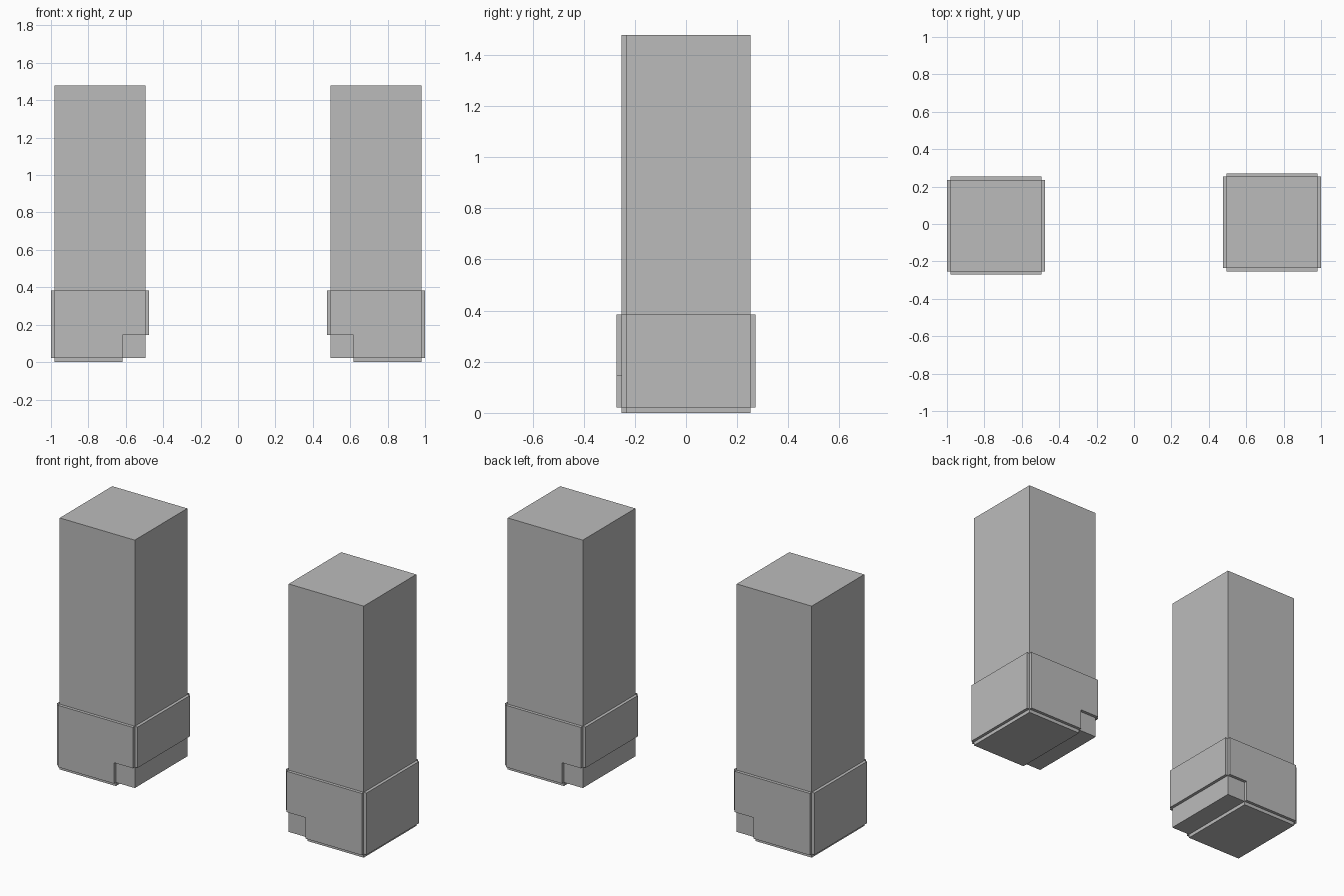
import bpy
import bmesh

if "Cube" in bpy.data.objects:
    bpy.data.objects.remove(bpy.data.objects["Cube"])

# Single grey material
grey = bpy.data.materials.new("mid grey")
grey.use_nodes = True
grey.diffuse_color = (0.5, 0.5, 0.5, 1)
grey.node_tree.nodes["Principled BSDF"].inputs["Base Color"].default_value = (0.5, 0.5, 0.5, 1)

# Shared dimensions, laid out for the leg on the +x side
X0, X1 = 0.494, 0.982        # leg, inner to outer
Y0, Y1 = -0.235, 0.253       # leg, front to back
TOP = 1.478
T = 0.018                    # shoe plate thickness
SOLE, CUFF = 0.021, 0.384    # plate bottom and top
NOTCH_X, NOTCH_Z = 0.617, 0.144


def prism(name, outline, y0, y1, turn):
    """Extrude an x-z outline from y0 to y1; turn = -1 rotates it half a turn about z."""
    bm = bmesh.new()
    face = bm.faces.new([bm.verts.new((x * turn, y0 * turn, z)) for x, z in outline])
    ext = bmesh.ops.extrude_face_region(bm, geom=[face])
    moved = [v for v in ext["geom"] if isinstance(v, bmesh.types.BMVert)]
    bmesh.ops.translate(bm, verts=moved, vec=(0, (y1 - y0) * turn, 0))
    bmesh.ops.recalc_face_normals(bm, faces=bm.faces)
    mesh = bpy.data.meshes.new(name)
    bm.to_mesh(mesh)
    bm.free()
    mesh.materials.append(grey)
    obj = bpy.data.objects.new(name, mesh)
    bpy.context.collection.objects.link(obj)


def rect(x0, x1, z0, z1):
    return [(x0, z0), (x1, z0), (x1, z1), (x0, z1)]


# Notched outline of the front and back plates
notched = [(NOTCH_X, SOLE), (X1, SOLE), (X1, CUFF), (X0, CUFF),
           (X0, NOTCH_Z), (NOTCH_X, NOTCH_Z)]

for side, turn in (("left", 1), ("right", -1)):
    near, far = ("front", "back") if turn == 1 else ("back", "front")
    # Leg block
    prism(f"{side}_leg", rect(X0, X1, SOLE, TOP), Y0, Y1, turn)
    # Shoe plates around the foot
    prism(f"{side}_shoe_{near}_plate", notched, Y0 - T, Y0, turn)
    prism(f"{side}_shoe_{far}_plate", notched, Y1, Y1 + T, turn)
    prism(f"{side}_shoe_outer_plate", rect(X1, X1 + T, SOLE, CUFF), Y0, Y1, turn)
    prism(f"{side}_shoe_inner_plate", rect(X0 - T, X0, NOTCH_Z, CUFF), Y0, Y1, turn)
    # Sole under the foot
    prism(f"{side}_shoe_sole", rect(NOTCH_X, X1, 0, SOLE), Y0, Y1, turn)
